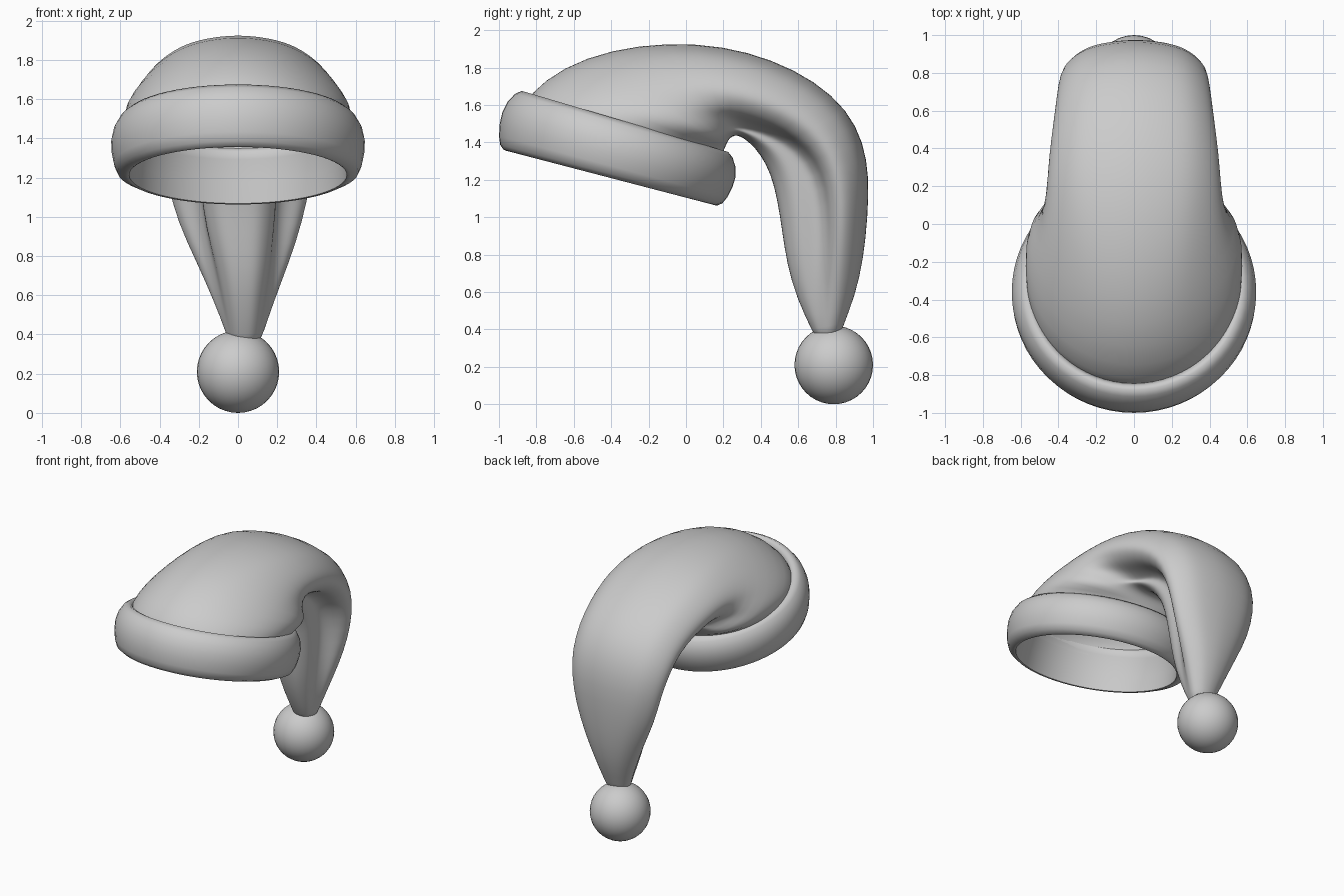
import bpy, bmesh, math
from mathutils import Vector

if "Cube" in bpy.data.objects:
    bpy.data.objects.remove(bpy.data.objects["Cube"])

grey = bpy.data.materials.new("soft grey")
grey.diffuse_color = (0.6, 0.6, 0.6, 1)
grey.use_nodes = True
grey.node_tree.nodes["Principled BSDF"].inputs["Base Color"].default_value = grey.diffuse_color

TILT = math.atan2(0.30, 1.15)            # forward-to-back slope of the brim
BRIM = Vector((0, -0.405, 1.21))         # centre of the brim's lower rim


def finish(name, bm, angle=60):
    bmesh.ops.recalc_face_normals(bm, faces=bm.faces)
    mesh = bpy.data.meshes.new(name)
    bm.to_mesh(mesh)
    bm.free()
    mesh.materials.append(grey)
    ob = bpy.data.objects.new(name, mesh)
    bpy.context.collection.objects.link(ob)
    bpy.ops.object.select_all(action='DESELECT')
    ob.select_set(True)
    bpy.context.view_layer.objects.active = ob
    bpy.ops.object.shade_smooth_by_angle(angle=math.radians(angle))
    return ob


def loft(bm, rings, closed=False):
    rows = [[bm.verts.new(p) for p in ring] for ring in rings]
    pairs = list(zip(rows, rows[1:]))
    if closed:
        pairs.append((rows[-1], rows[0]))
    for a, b in pairs:
        for i in range(len(a)):
            j = (i + 1) % len(a)
            bm.faces.new((a[i], a[j], b[j], b[i]))
    return rows


def brim_point(r, v, a):
    u = -r * math.cos(a)
    v *= 0.96 - 0.1 * u                      # band is a little shallower behind
    narrow = 0.97 if r < 0.6 and v < 0.05 else 1.0
    return BRIM + Vector((r * math.sin(a) * narrow,
                          u * math.cos(TILT) + v * math.sin(TILT),
                          -u * math.sin(TILT) + v * math.cos(TILT)))


# Brim: rounded band revolved about a tilted axis
profile = [(0.572, 0.003), (0.580, 0.0), (0.592, 0.003), (0.614, 0.022), (0.632, 0.065),
           (0.645, 0.13), (0.647, 0.19), (0.634, 0.25), (0.606, 0.30), (0.575, 0.325),
           (0.550, 0.318), (0.530, 0.29), (0.540, 0.25), (0.556, 0.12)]
N = 64
bm = bmesh.new()
loft(bm, [[brim_point(r, v, 2 * math.pi * i / N) for i in range(N)]
          for r, v in profile], closed=True)
finish("brim", bm)


def cross_section(fold, skew, kv, lobe):
    """Half outline blended from an ellipse to a two-lobed fold, mirrored and splined."""
    span = 1 - kv
    folded = [(0, 0), (0.06 * kv, 0.6 * lobe), (0.4 * kv, lobe), (0.85 * kv, 1.02 * lobe),
              (kv + 0.06 * span, 0.64), (kv + 0.18 * span, 0.88), (kv + 0.40 * span, 1),
              (kv + 0.66 * span, 0.89), (kv + 0.90 * span, 0.58), (1, 0)]
    half = []
    for j, (fk, fx) in enumerate(folded):
        a = math.pi * j / 9
        ek = (1 - math.cos(a)) / 2 - skew * math.sin(a) ** 2
        half.append(Vector((ek + (fk - ek) * fold,
                            math.sin(a) + (fx - math.sin(a)) * fold)))
    loop = half + [Vector((p.x, -p.y)) for p in reversed(half[1:-1])]
    n, out = len(loop), []
    for i in range(n):
        p0, p1, p2, p3 = (loop[(i + d) % n] for d in (-1, 0, 1, 2))
        for t in (0, 1 / 3, 2 / 3):
            out.append(0.5 * (2 * p1 + (p2 - p0) * t + (2 * p0 - 5 * p1 + 4 * p2 - p3) * t ** 2
                              + (3 * p1 - p0 - 3 * p2 + p3) * t ** 3))
    return out


# Cap: sections fanning round the fold and down the tail
# outer y, z, inner y, z, half width, centre x, fold, skew, crease position
sections = [
    (-0.87, 1.57, 0.18, 1.28, 0.555, 0, 0, 0, 0.10),
    (-0.84, 1.660, 0.20, 1.35, 0.570, 0, 0, 0, 0.10),
    (-0.66, 1.803, 0.21, 1.375, 0.582, 0, 0, 0.11, 0.10),
    (-0.40, 1.897, 0.22, 1.40, 0.550, 0, 0.15, 0.15, 0.10),
    (-0.10, 1.935, 0.235, 1.425, 0.505, 0, 0.5, 0.14, 0.10),
    (0.20, 1.917, 0.26, 1.438, 0.47, 0, 0.85, 0.08, 0.10),
    (0.46, 1.845, 0.29, 1.435, 0.45, 0, 1, 0, 0.12),
    (0.69, 1.73, 0.34, 1.40, 0.43, 0, 1, 0, 0.19),
    (0.865, 1.575, 0.40, 1.335, 0.41, 0, 1, 0, 0.31),
    (0.95, 1.40, 0.455, 1.23, 0.395, 0, 1, 0, 0.42),
    (0.98, 1.22, 0.49, 1.09, 0.37, 0.005, 0.95, 0, 0.48),
    (0.972, 1.00, 0.515, 0.92, 0.325, 0.01, 0.9, 0, 0.50),
    (0.95, 0.78, 0.54, 0.75, 0.245, 0.025, 0.75, 0, 0.50),
    (0.905, 0.58, 0.59, 0.57, 0.165, 0.03, 0.5, 0, 0.50),
    (0.84, 0.42, 0.68, 0.38, 0.098, 0.035, 0.2, 0, 0.50),
    (0.82, 0.35, 0.71, 0.33, 0.07, 0.03, 0, 0, 0.50),
]
rings = []
for oy, oz, iy, iz, w, cx, fold, skew, kv in sections:
    rings.append([Vector((cx + w * p.y, iy + (oy - iy) * p.x, iz + (oz - iz) * p.x))
                  for p in cross_section(fold, skew, kv, 0.5)])
bm = bmesh.new()
rows = loft(bm, rings)
bm.faces.new(rows[-1])                       # tail end, hidden in the pompom
cap = finish("cap", bm, 80)
sub = cap.modifiers.new("smooth", 'SUBSURF')
sub.levels = sub.render_levels = 1

# Pompom on the tail tip
bm = bmesh.new()
bmesh.ops.create_uvsphere(bm, u_segments=32, v_segments=20, radius=0.21)
bmesh.ops.translate(bm, verts=bm.verts, vec=(0, 0.79, 0.21))
finish("pompom", bm)
